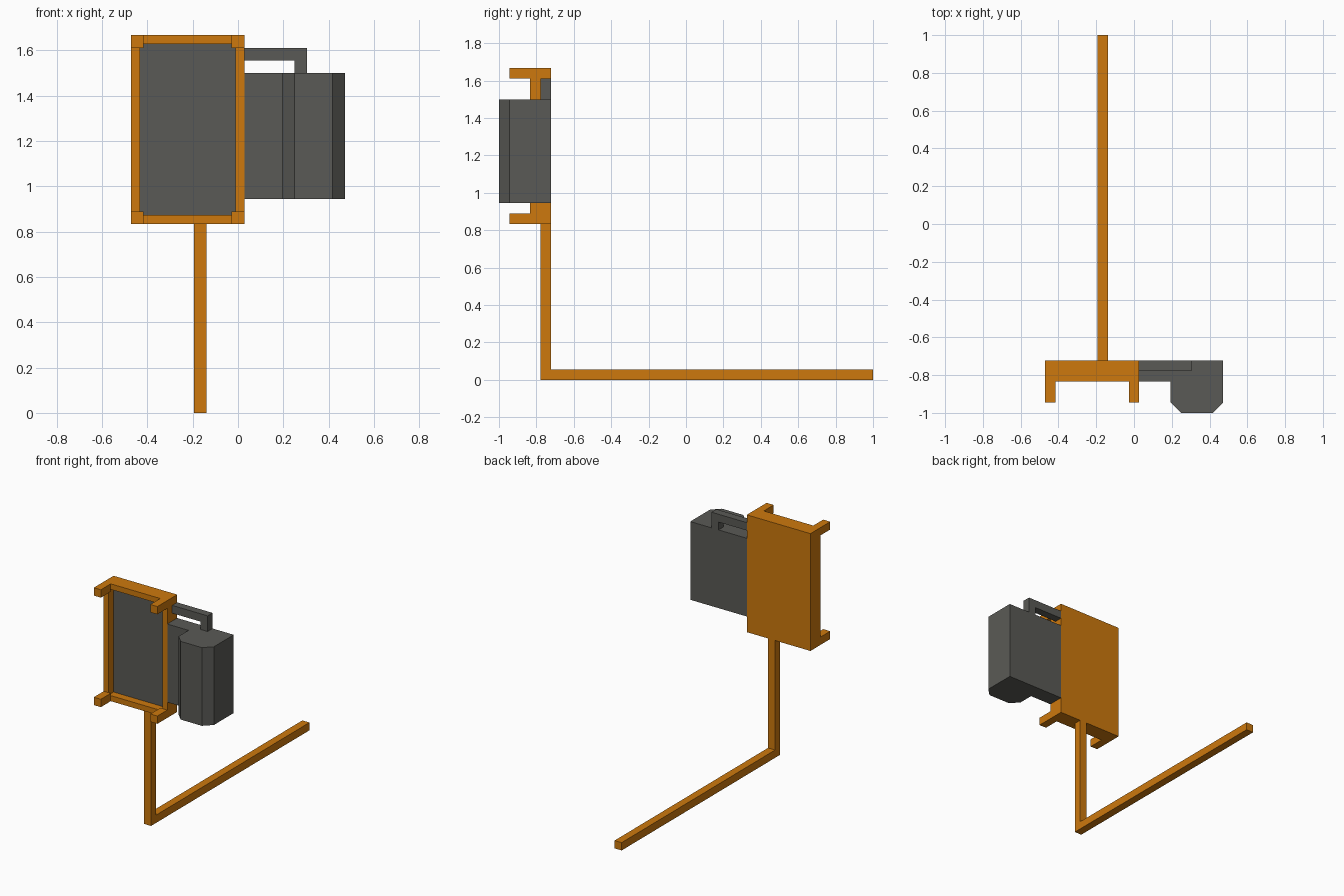
import bpy, bmesh
from mathutils import Vector

if "Cube" in bpy.data.objects:
    bpy.data.objects.remove(bpy.data.objects["Cube"])

U = 1 / 18  # the model sits on a regular grid of this size


def material(name, rgb):
    m = bpy.data.materials.new(name)
    m.diffuse_color = (*rgb, 1)
    m.use_nodes = True
    m.node_tree.nodes["Principled BSDF"].inputs["Base Color"].default_value = m.diffuse_color
    return m


ORANGE = material("orange", (0.61, 0.19, 0.004))
GREY = material("dark grey", (0.102, 0.102, 0.092))


def finish(bm, name, *mats):
    bmesh.ops.recalc_face_normals(bm, faces=bm.faces)
    me = bpy.data.meshes.new(name)
    bm.to_mesh(me)
    bm.free()
    for m in mats:
        me.materials.append(m)
    ob = bpy.data.objects.new(name, me)
    bpy.context.collection.objects.link(ob)
    return ob


def prism(bm, pts, axis, lo, hi):
    """Extrude a flat profile (grid units) along axis 0, 1 or 2."""
    def place(p, d):
        c = list(p)
        c.insert(axis, d)
        return Vector(c) * U
    face = bm.faces.new([bm.verts.new(place(p, lo)) for p in pts])
    ext = bmesh.ops.extrude_face_region(bm, geom=[face])
    shift = place((0, 0), hi - lo)
    bmesh.ops.translate(bm, vec=shift,
                        verts=[v for v in ext["geom"] if isinstance(v, bmesh.types.BMVert)])


def rect(a0, a1, b0, b1):
    return [(a0, b0), (a1, b0), (a1, b1), (a0, b1)]


# L-shaped support: upright post and long foot
bm = bmesh.new()
prism(bm, [(-14, 0), (18, 0), (18, 1), (-13, 1), (-13, 15), (-14, 15)], 0, -3.5, -2.5)
finish(bm, "support_arm", ORANGE)

# Tray with a recessed dark panel on its front
bm = bmesh.new()
prism(bm, rect(-8.5, 0.5, 15, 30), 1, -15, -13)
bmesh.ops.recalc_face_normals(bm, faces=bm.faces)
bm.faces.ensure_lookup_table()
front = min(bm.faces, key=lambda f: f.calc_center_median().y)
bmesh.ops.inset_region(bm, faces=[front], thickness=U)
ext = bmesh.ops.extrude_face_region(bm, geom=[front])
bmesh.ops.translate(bm, vec=(0, U, 0),
                    verts=[v for v in ext["geom"] if isinstance(v, bmesh.types.BMVert)])
for f in ext["geom"]:
    if isinstance(f, bmesh.types.BMFace):
        f.material_index = 1
if front.is_valid:
    bmesh.ops.delete(bm, geom=[front], context="FACES_ONLY")
finish(bm, "tray_frame", ORANGE, GREY)

# Four corner prongs
for side, x in (("left", -8.5), ("right", -0.5)):
    for level, z in (("lower", 15), ("upper", 29)):
        bm = bmesh.new()
        prism(bm, rect(x, x + 1, z, z + 1), 1, -17, -15)
        finish(bm, f"{level}_{side}_prong", ORANGE)

# Side housing: thin web and a thick chamfered block
bm = bmesh.new()
prism(bm, [(0.5, -13), (0.5, -15), (3.5, -15), (3.5, -17), (4.5, -18),
           (7.5, -18), (8.5, -17), (8.5, -13)], 2, 17, 27)
finish(bm, "side_housing", GREY)

# Bent bar over the housing
bm = bmesh.new()
prism(bm, [(0.5, 28), (4.5, 28), (4.5, 27), (5.5, 27), (5.5, 29), (0.5, 29)], 1, -14, -13)
finish(bm, "top_handle", GREY)
